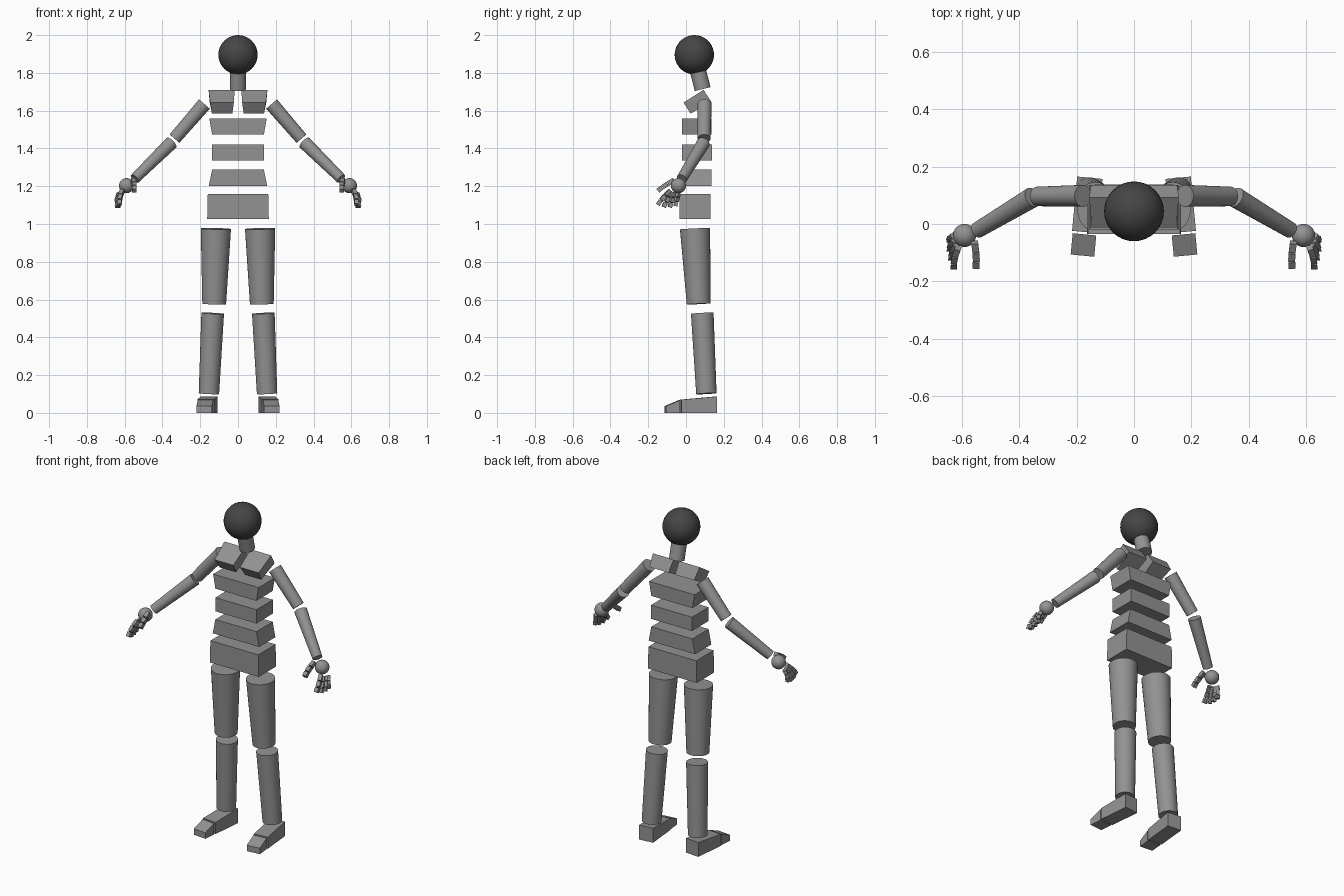
import bpy
import bmesh
from mathutils import Vector, Matrix

if "Cube" in bpy.data.objects:
    bpy.data.objects.remove(bpy.data.objects["Cube"])


def material(name, v):
    m = bpy.data.materials.new(name)
    m.diffuse_color = (v, v, v, 1)
    m.use_nodes = True
    m.node_tree.nodes["Principled BSDF"].inputs["Base Color"].default_value = m.diffuse_color
    return m


BODY = material("mid_grey", 0.29)
DARK = material("dark_grey", 0.06)


def finish(bm, name, mat=BODY, mirror=False, smooth=False):
    bmesh.ops.recalc_face_normals(bm, faces=bm.faces[:])
    me = bpy.data.meshes.new(name)
    bm.to_mesh(me)
    bm.free()
    me.materials.append(mat)
    ob = bpy.data.objects.new(name, me)
    bpy.context.collection.objects.link(ob)
    if mirror:
        ob.modifiers.new("Mirror", 'MIRROR').use_mirror_merge = False
    if smooth:
        bpy.ops.object.select_all(action='DESELECT')
        ob.select_set(True)
        bpy.context.view_layer.objects.active = ob
        bpy.ops.object.shade_smooth_by_angle()
    return ob


def ball(name, centre, r, mat=BODY, mirror=False):
    bm = bmesh.new()
    bmesh.ops.create_uvsphere(bm, u_segments=32, v_segments=20, radius=r,
                              matrix=Matrix.Translation(centre))
    finish(bm, name, mat, mirror, True)


def limb(name, a, b, ra, rb, mirror=True):
    """Tapered cylinder from a to b."""
    a, b = Vector(a), Vector(b)
    d = b - a
    bm = bmesh.new()
    rot = d.to_track_quat('Z', 'Y').to_matrix().to_4x4()
    bmesh.ops.create_cone(bm, cap_ends=True, segments=32, radius1=ra, radius2=rb,
                          depth=d.length, matrix=Matrix.Translation((a + b) / 2) @ rot)
    finish(bm, name, BODY, mirror, True)


def hull(bm, points):
    verts = [bm.verts.new(p) for p in points]
    bmesh.ops.convex_hull(bm, input=verts)
    bmesh.ops.dissolve_limit(bm, angle_limit=0.02, verts=bm.verts[:], edges=bm.edges[:])


# Head and neck
ball("head", (0, 0.044, 1.896), 0.104, DARK)
limb("neck", (0, 0.088, 1.714), (0, 0.06, 1.825), 0.043, 0.043, False)

# Torso slabs: half width at the bottom and top, heights, depth range
for name, wb, wt, z0, z1, y0, y1 in [
        ("pelvis", 0.163, 0.16, 1.027, 1.16, -0.035, 0.13),
        ("waist", 0.155, 0.137, 1.2, 1.288, -0.02, 0.135),
        ("ribs", 0.137, 0.137, 1.337, 1.42, -0.02, 0.138),
        ("chest", 0.137, 0.152, 1.474, 1.558, -0.02, 0.135)]:
    bm = bmesh.new()
    hull(bm, [(s * w, y, z) for s in (-1, 1) for y in (y0, y1)
              for w, z in ((wb, z0), (wt, z1))])
    finish(bm, name)

# Forward-sloping shoulder blocks, narrower at the front
bm = bmesh.new()
hull(bm, [(x, y, z) for xs, y, z in [
    ((0.018, 0.156), 0.093, 1.71), ((0.022, 0.147), -0.013, 1.643),
    ((0.03, 0.138), 0.024, 1.585), ((0.022, 0.15), 0.135, 1.645)] for x in xs])
finish(bm, "shoulder_block", mirror=True)

# Arms
limb("upper_arm", (0.178, 0.098, 1.635), (0.336, 0.096, 1.452), 0.038, 0.034)
limb("forearm", (0.353, 0.093, 1.43), (0.546, -0.022, 1.24), 0.036, 0.028)
ball("hand", (0.59, -0.04, 1.203), 0.04, mirror=True)

# Legs
limb("thigh", (0.117, 0.048, 0.975), (0.126, 0.067, 0.577), 0.08, 0.063)
limb("shin", (0.134, 0.086, 0.527), (0.154, 0.108, 0.102), 0.06, 0.054)


# Feet turned slightly outward; profile is (y, top height) at each end
def foot_part(name, back, front, half):
    bm = bmesh.new()
    for_pts = []
    for y, top in (back, front):
        cx = 0.169 - 0.095 * y
        for s in (-1, 1):
            for z in (0, top):
                for_pts.append((cx + s * half, y + s * half * 0.095, z))
    hull(bm, for_pts)
    finish(bm, name, mirror=True)


foot_part("foot", (0.161, 0.087), (-0.028, 0.07), 0.044)
foot_part("toes", (-0.036, 0.067), (-0.11, 0.036), 0.041)


# Fingers: three small blocks along a slightly bent path
def finger(name, a, b, width, bend):
    a, b = Vector(a), Vector(b)
    mid = (a + b) / 2 + Vector(bend)
    path = [a * (1 - t) ** 2 + mid * 2 * t * (1 - t) + b * t * t for t in (0, 1 / 3, 2 / 3, 1)]
    bm = bmesh.new()
    for p, q in zip(path, path[1:]):
        d = q - p
        m = (Matrix.Translation((p + q) / 2) @ d.to_track_quat('Z', 'Y').to_matrix().to_4x4()
             @ Matrix.Diagonal((width, width, d.length * 0.88, 1)))
        bmesh.ops.create_cube(bm, size=1, matrix=m)
    finish(bm, name, mirror=True)


finger("index_finger", (0.612, -0.082, 1.178), (0.627, -0.15, 1.1), 0.022, (0.01, -0.012, 0))
finger("middle_finger", (0.617, -0.07, 1.168), (0.635, -0.119, 1.088), 0.022, (0.01, -0.008, 0))
finger("ring_finger", (0.623, -0.055, 1.165), (0.64, -0.087, 1.087), 0.022, (0.01, -0.005, 0))
finger("little_finger", (0.628, -0.04, 1.165), (0.642, -0.056, 1.093), 0.02, (0.01, -0.003, 0))
finger("thumb", (0.555, -0.062, 1.233), (0.55, -0.15, 1.175), 0.024, (-0.006, -0.012, 0.0))
